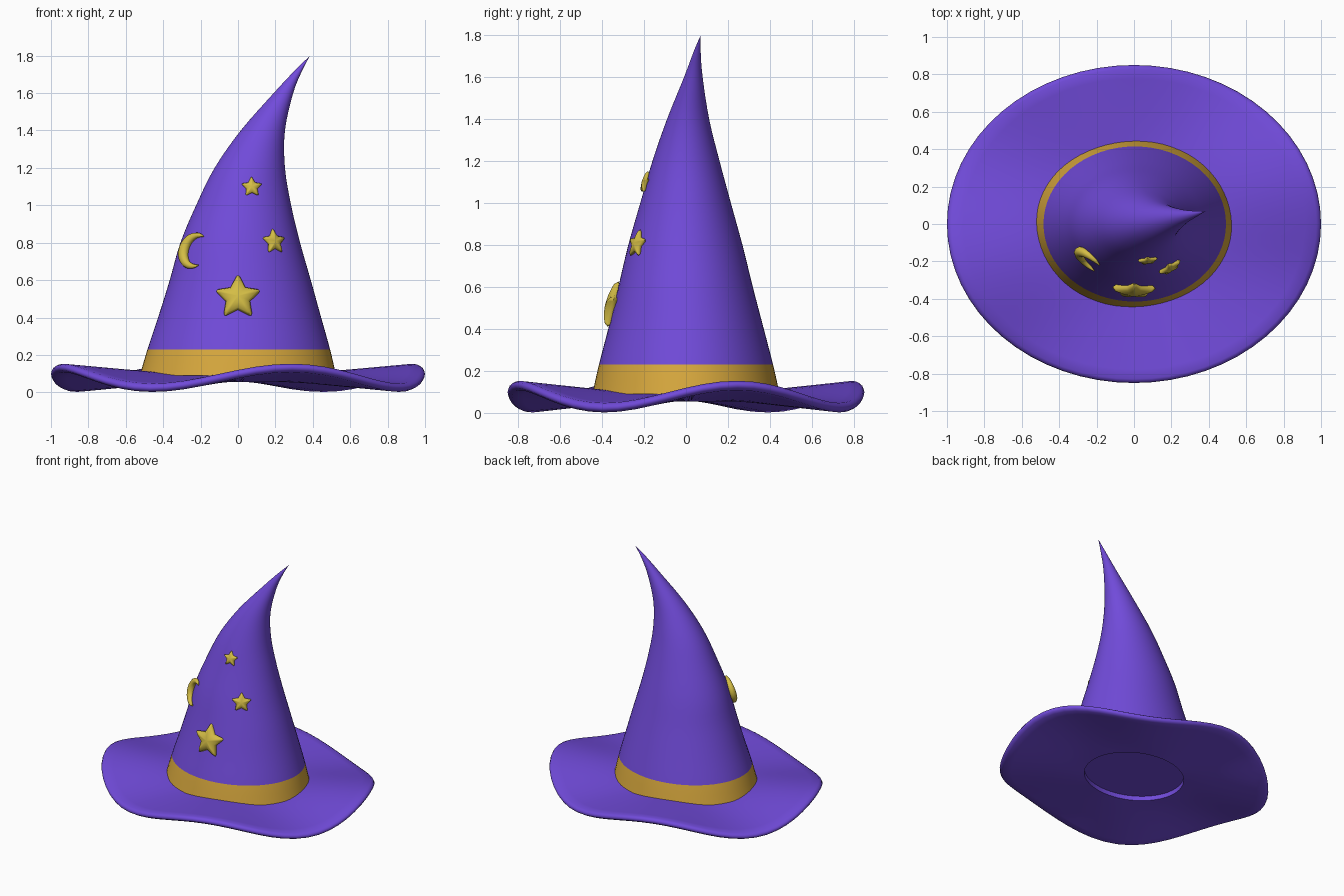
import bpy, bmesh, math
from mathutils import Vector, Matrix

if "Cube" in bpy.data.objects:
    bpy.data.objects.remove(bpy.data.objects["Cube"])

SIDES = 64
OVAL = 0.85  # depth of the hat relative to its width


def material(name, rgb):
    m = bpy.data.materials.new(name)
    m.diffuse_color = (*rgb, 1)
    m.use_nodes = True
    m.node_tree.nodes["Principled BSDF"].inputs["Base Color"].default_value = m.diffuse_color
    return m


PURPLE = material("purple felt", (0.165, 0.070, 0.70))
GOLD = material("gold band", (0.68, 0.39, 0.047))
YELLOW = material("yellow ornament", (0.66, 0.51, 0.06))


def finish(bm, name, mats, angle=40):
    bmesh.ops.recalc_face_normals(bm, faces=bm.faces)
    me = bpy.data.meshes.new(name)
    bm.to_mesh(me)
    bm.free()
    ob = bpy.data.objects.new(name, me)
    bpy.context.collection.objects.link(ob)
    for m in mats:
        me.materials.append(m)
    bpy.ops.object.select_all(action='DESELECT')
    ob.select_set(True)
    bpy.context.view_layer.objects.active = ob
    bpy.ops.object.shade_smooth_by_angle(angle=math.radians(angle))
    return ob


def bridge(bm, a, b):
    n = len(a)
    return [bm.faces.new((a[i], a[(i + 1) % n], b[(i + 1) % n], b[i])) for i in range(n)]


# Crown spine: height, centre x, half width, centre y
KEYS = [(0.09, 0.0, 0.525, 0.0), (0.23, 0.004, 0.488, 0.0), (0.42, 0.009, 0.43, 0.0),
        (0.6, 0.012, 0.377, -0.002), (0.8, 0.012, 0.32, -0.003), (1.0, 0.03, 0.254, -0.002),
        (1.2, 0.063, 0.188, 0.0), (1.4, 0.133, 0.118, 0.01), (1.6, 0.243, 0.052, 0.035),
        (1.72, 0.323, 0.02, 0.053), (1.8, 0.385, 0.0, 0.07)]


def spine(t):
    i = min(int(t), len(KEYS) - 2)
    f = t - i
    p1, p2 = Vector(KEYS[i]), Vector(KEYS[i + 1])
    p0 = Vector(KEYS[i - 1]) if i else 2 * p1 - p2
    p3 = Vector(KEYS[i + 2]) if i + 2 < len(KEYS) else 2 * p2 - p1
    return 0.5 * (2 * p1 + (p2 - p0) * f + (2 * p0 - 5 * p1 + 4 * p2 - p3) * f * f
                  + (3 * p1 - p0 - 3 * p2 + p3) * f ** 3)


def crown_point(t, a):
    z, cx, r, cy = spine(t)
    return Vector((cx + r * math.cos(a), cy + r * OVAL * math.sin(a), z))


# Crown: bent cone, with its lowest faces as the gold band
bm = bmesh.new()
STEP = 4
rings = []
for k in range((len(KEYS) - 1) * STEP):
    rings.append([bm.verts.new(crown_point(k / STEP, 2 * math.pi * i / SIDES)) for i in range(SIDES)])
for k in range(len(rings) - 1):
    for f in bridge(bm, rings[k], rings[k + 1]):
        f.material_index = 1 if k < STEP else 0
tip = bm.verts.new(crown_point(len(KEYS) - 1, 0))
for i in range(SIDES):
    bm.faces.new((rings[-1][i], rings[-1][(i + 1) % SIDES], tip))
bm.faces.new(rings[0])
finish(bm, "crown", [PURPLE, GOLD])

# Brim: thick oval ring whose wave grows toward the rim
INNER = 0.37
radii = [INNER + (0.975 - INNER) * i / 10 for i in range(11)]
profile = [(r, 0.055) for r in radii]
profile += [(0.993, 0.065), (1.0, 0.078), (0.993, 0.091)]
profile += [(r, 0.1) for r in reversed(radii)]
bm = bmesh.new()
loops = []
for r, h in profile:
    loop = []
    for i in range(SIDES):
        a = 2 * math.pi * i / SIDES
        wave = 0.055 * (r - INNER) / (1 - INNER) * math.sin(4 * a + math.radians(22))
        loop.append(bm.verts.new((r * math.cos(a), r * OVAL * math.sin(a), h + wave)))
    loops.append(loop)
for k in range(len(loops)):
    bridge(bm, loops[k], loops[(k + 1) % len(loops)])
finish(bm, "brim", [PURPLE], 60)


def place(ob, x, z):
    """Lay an ornament on the front of the crown, facing outward."""
    t = min((i / 100 for i in range(1000)), key=lambda s: abs(spine(s)[0] - z))
    _, cx, r, _ = spine(t)
    a = -math.acos((x - cx) / r)
    p = crown_point(t, a)
    across = (crown_point(t, a + 0.01) - p).normalized()
    up = crown_point(t + 0.01, a) - p
    normal = across.cross(up).normalized()
    right = Vector((0, 0, 1)).cross(normal).normalized()
    up = normal.cross(right)
    m = Matrix((right, up, normal)).transposed().to_4x4()
    m.translation = p + normal * 0.006
    ob.data.transform(m)


def star(name, x, z, size):
    outline = []
    for i in range(5):
        a = math.pi / 2 + 2 * math.pi * i / 5
        for da, r in ((-0.09, 0.94), (0, 1.0), (0.09, 0.94), (math.pi / 5, 0.56)):
            outline.append((size * r * math.cos(a + da), size * r * math.sin(a + da)))
    bm = bmesh.new()
    depth = 0.3 * size
    layers = [(0.45, -0.85), (0.85, -0.5), (1.0, 0), (0.85, 0.5), (0.45, 0.85)]
    rows = [[bm.verts.new((px * s, py * s, h * depth)) for px, py in outline] for s, h in layers]
    for a, b in zip(rows, rows[1:]):
        bridge(bm, a, b)
    for row, h in ((rows[0], -1), (rows[-1], 1)):
        c = bm.verts.new((0, 0, h * depth))
        for i in range(len(row)):
            bm.faces.new((row[i], row[(i + 1) % len(row)], c))
    place(finish(bm, name, [YELLOW], 60), x, z)


star("large_star", 0.0, 0.505, 0.122)
star("right_star", 0.19, 0.805, 0.07)
star("upper_star", 0.073, 1.095, 0.056)

# Crescent moon: tapered round tube bent along an arc open to the right
bm = bmesh.new()
rows = []
N = 24
for k in range(N + 1):
    a = math.radians(55 + 250 * k / N)
    w = 0.003 + 0.027 * math.sin(math.pi * k / N) ** 0.8
    mid = 0.1 - w
    row = []
    for j in range(10):
        b = 2 * math.pi * j / 10
        r = mid + w * math.cos(b)
        row.append(bm.verts.new((r * math.cos(a), r * math.sin(a), 0.9 * w * math.sin(b))))
    rows.append(row)
for a, b in zip(rows, rows[1:]):
    bridge(bm, a, b)
bm.faces.new(rows[0])
bm.faces.new(rows[-1])
place(finish(bm, "crescent_moon", [YELLOW], 60), -0.235, 0.755)
